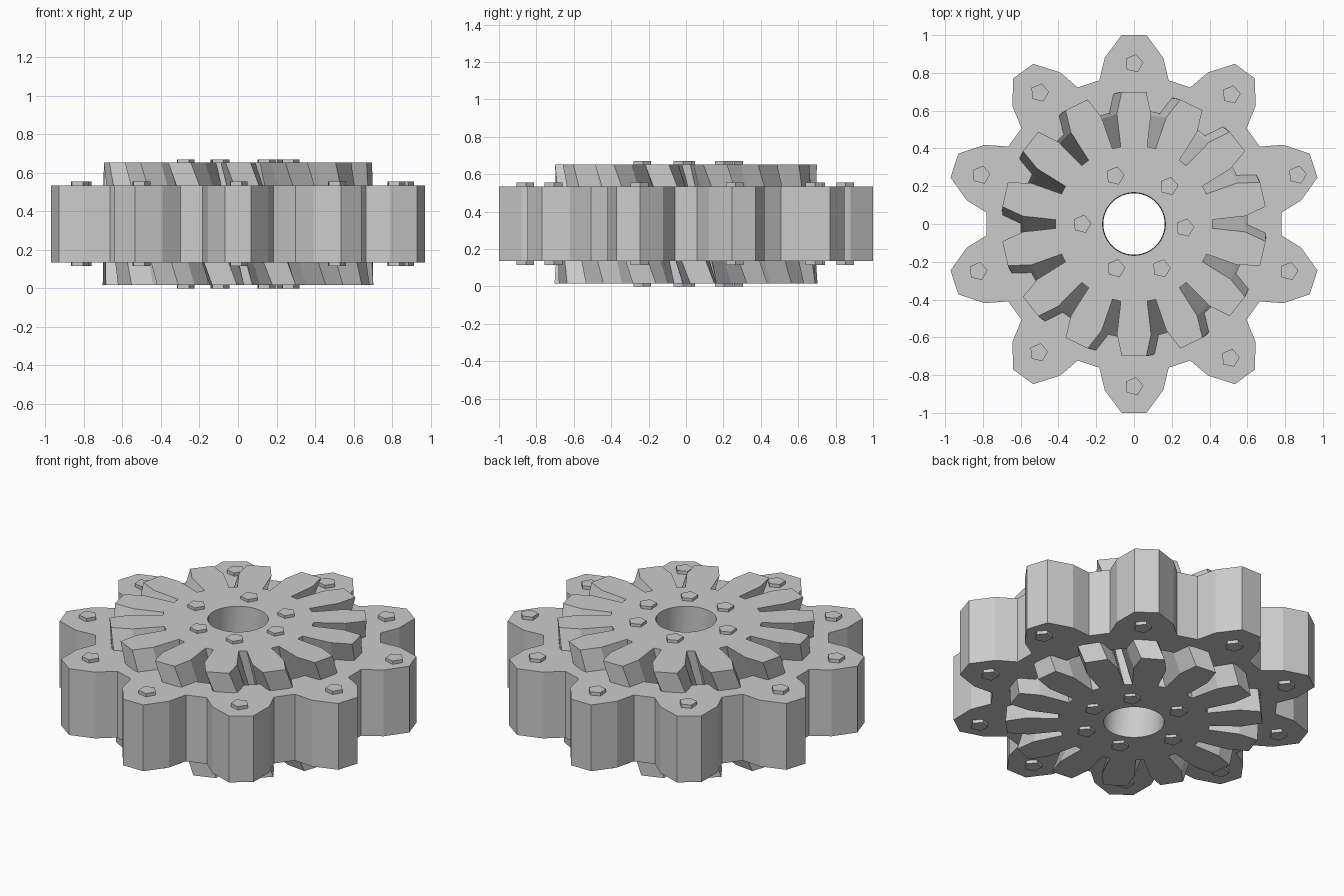
import bpy, bmesh
from math import sin, cos, radians, pi

if "Cube" in bpy.data.objects:
    bpy.data.objects.remove(bpy.data.objects["Cube"])


def finish(name, bm):
    bmesh.ops.recalc_face_normals(bm, faces=bm.faces)
    mesh = bpy.data.meshes.new(name)
    bm.to_mesh(mesh)
    bm.free()
    ob = bpy.data.objects.new(name, mesh)
    bpy.context.collection.objects.link(ob)
    return ob


def gear(name, teeth, profile, bore, z0, z1, twist=0.0):
    """Ring gear; profile holds (degrees from tooth axis, radius) around one tooth.
    The bottom outline is turned by twist degrees to give slanted teeth."""
    bm = bmesh.new()
    pitch = 360 / teeth

    def rings(z, turn):
        outer, inner = [], []
        for i in range(teeth):
            axis = 90 + i * pitch + turn
            for k, (a, r) in enumerate(profile):
                t = radians(axis + a)
                outer.append(bm.verts.new((r * cos(t), r * sin(t), z)))
                u = radians(axis + (k - 2.5) * pitch / 6)
                inner.append(bm.verts.new((bore * cos(u), bore * sin(u), z)))
        return outer, inner

    bo, bi = rings(z0, twist)
    to, ti = rings(z1, 0)
    n = len(bo)
    for i in range(n):
        j = (i + 1) % n
        for a, b in ((bo, to), (to, ti), (ti, bi), (bi, bo)):
            bm.faces.new((a[i], a[j], b[j], b[i]))
    return finish(name, bm)


def tooth(tip, shoulder, root):
    half = [tip, shoulder, root]
    return [(-a, r) for a, r in reversed(half)] + half


def bolts(name, places, z0, z1, radius=0.05):
    """Five-sided pins running right through the gear."""
    bm = bmesh.new()
    for x, y in places:
        ends = [[bm.verts.new((x + radius * cos(2 * pi * k / 5 + 0.08),
                               y + radius * sin(2 * pi * k / 5 + 0.08), z))
                 for k in range(5)] for z in (z0, z1)]
        bm.faces.new(ends[0])
        bm.faces.new(ends[1])
        for k in range(5):
            m = (k + 1) % 5
            bm.faces.new((ends[0][k], ends[0][m], ends[1][m], ends[1][k]))
    return finish(name, bm)


# Wide straight-toothed gear
gear("outer_gear", 10, tooth((3.8, 1.002), (10.0, 0.893), (13.6, 0.782)),
     0.60, 0.135, 0.535)

# Taller slanted-tooth gear in the middle
gear("inner_gear", 14, tooth((5.3, 0.703), (8.8, 0.59), (9.7, 0.415)),
     0.166, 0.017, 0.653, twist=20)

# Pins in the teeth of the wide gear
bolts("outer_bolts", [(0, 0.85), (0.515, 0.685), (0.865, 0.26), (0.82, -0.25),
                      (0.51, -0.71), (0, -0.86), (-0.505, -0.68),
                      (-0.825, -0.25), (-0.81, 0.26), (-0.5, 0.695)], 0.115, 0.555)

# Pins around the centre hole
bolts("inner_bolts", [(-0.1, 0.255), (0.185, 0.2), (0.27, -0.02), (0.145, -0.235),
                      (-0.095, -0.235), (-0.275, 0)], 0.0, 0.67)
